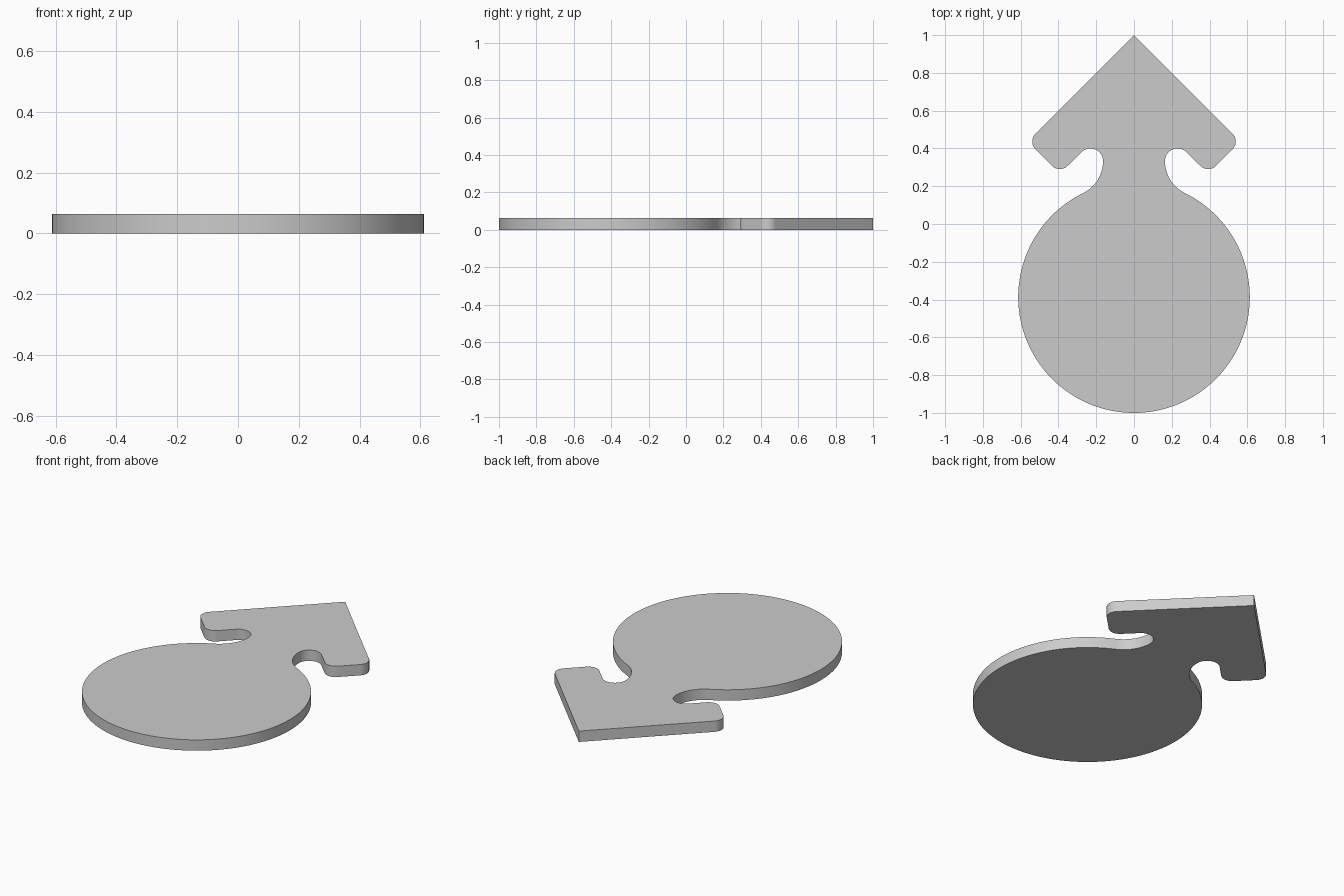
import bpy, bmesh
from math import sin, cos, radians

if "Cube" in bpy.data.objects:
    bpy.data.objects.remove(bpy.data.objects["Cube"])

THICK = 0.064


def arc(cx, cy, r, a0, a1, n):
    """Points along an arc, angles in degrees."""
    angles = [radians(a0 + (a1 - a0) * i / n) for i in range(n + 1)]
    return [(cx + r * cos(a), cy + r * sin(a)) for a in angles]


# Right half of the outline, from the bottom of the disc up to the arrow tip
half = arc(0, -0.387, 0.613, -90, 63.88, 64)          # round disc
half += arc(0.353, 0.333, 0.189, 243.88, 180, 16)[1:]  # neck flare
half += arc(0.231, 0.333, 0.067, 180, 45, 16)[1:]      # notch under the barb
half += arc(0.393, 0.351, 0.06, 225, 315, 12)          # inner barb corner
half += arc(0.4787, 0.4365, 0.06, -45, 45, 12)         # outer barb corner
half[0] = (0, -1)

# Mirror to the left half and close at the tip
outline = half + [(0, 1)] + [(-x, y) for x, y in reversed(half[1:])]

# Extrude the outline into a flat plate
bm = bmesh.new()
base = bm.faces.new([bm.verts.new((x, y, 0)) for x, y in outline])
ext = bmesh.ops.extrude_face_region(bm, geom=[base], use_keep_orig=True)
top = [v for v in ext["geom"] if isinstance(v, bmesh.types.BMVert)]
bmesh.ops.translate(bm, verts=top, vec=(0, 0, THICK))
bmesh.ops.recalc_face_normals(bm, faces=bm.faces)

mesh = bpy.data.meshes.new("arrow_disc_plate")
bm.to_mesh(mesh)
bm.free()
plate = bpy.data.objects.new("arrow_disc_plate", mesh)
bpy.context.collection.objects.link(plate)

# Smooth curved rim, crisp top and bottom edges
bpy.context.view_layer.objects.active = plate
plate.select_set(True)
bpy.ops.object.shade_smooth_by_angle(angle=radians(30))
